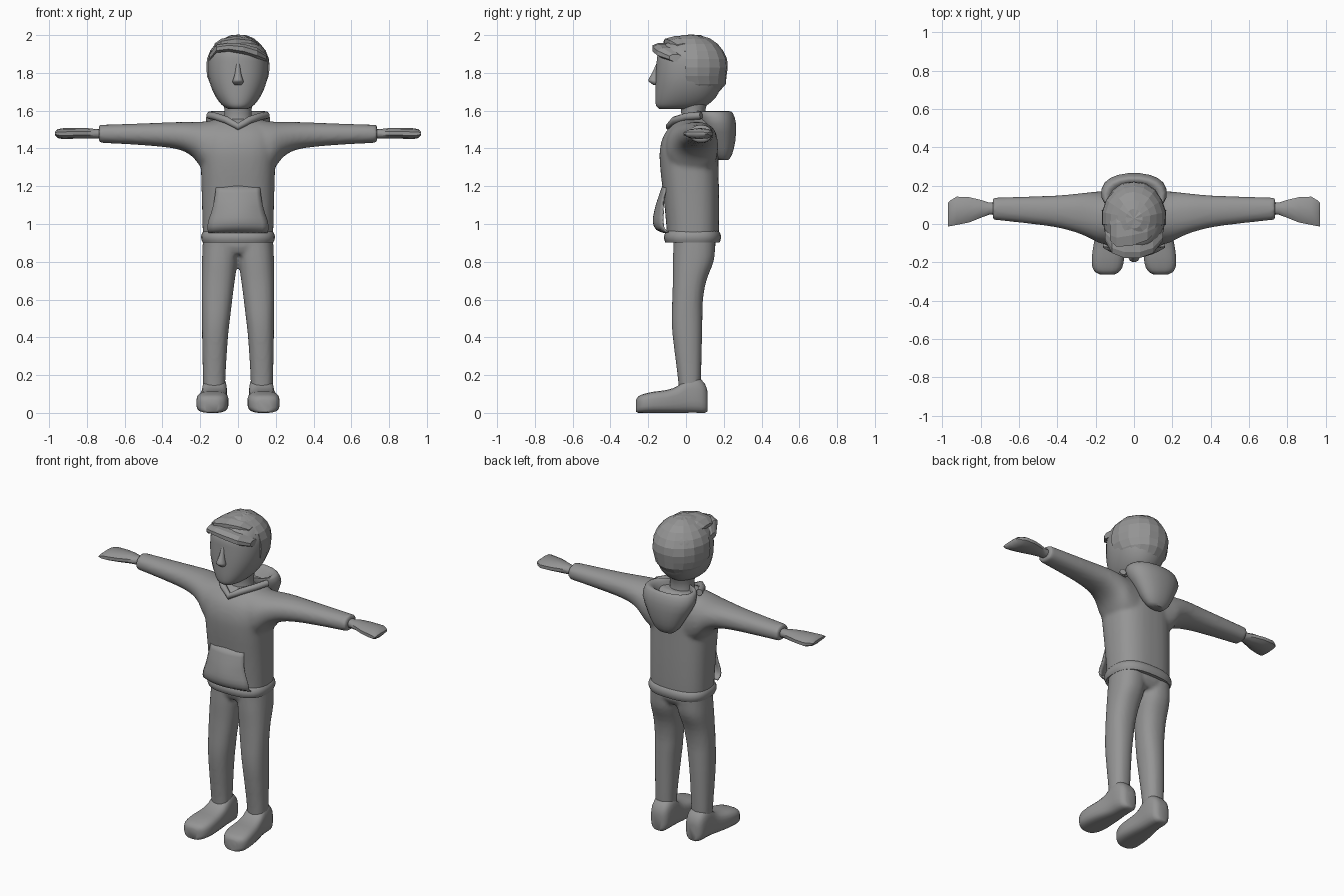
import bpy, bmesh, math, random
from mathutils import Vector

random.seed(4)
grey = bpy.data.materials.new("plain grey")
grey.diffuse_color = (0.3, 0.3, 0.3, 1)


def finish(name, bm, angle=40):
    bmesh.ops.recalc_face_normals(bm, faces=bm.faces)
    me = bpy.data.meshes.new(name)
    bm.to_mesh(me)
    bm.free()
    ob = bpy.data.objects.new(name, me)
    bpy.context.collection.objects.link(ob)
    me.materials.append(grey)
    if angle:
        bpy.ops.object.select_all(action='DESELECT')
        ob.select_set(True)
        bpy.context.view_layer.objects.active = ob
        bpy.ops.object.shade_smooth_by_angle(angle=math.radians(angle))
    return ob


def resample(rows, steps):
    # smooth interpolation between the given sections
    out = []
    for i in range(len(rows) - 1):
        p = [rows[max(0, min(len(rows) - 1, i + k))] for k in (-1, 0, 1, 2)]
        for s in range(steps):
            t = s / steps
            out.append([0.5 * (2 * b + (c - a) * t + (2 * a - 5 * b + 4 * c - d) * t * t
                               + (3 * b - a - 3 * c + d) * t ** 3) for a, b, c, d in zip(*p)])
    return out + [list(rows[-1])]


def loft(bm, axis, rows, n=24, power=2.3, steps=3, side=1):
    # row = position on the axis, then min/max on the two other axes
    order = {'x': (0, 1, 2), 'y': (1, 0, 2), 'z': (2, 0, 1)}[axis]
    loops = []
    for pos, a0, a1, b0, b1 in resample(rows, steps):
        loop = []
        for k in range(n):
            t = 2 * math.pi * (k + 0.5) / n
            c, s = math.cos(t), math.sin(t)
            v = Vector()
            v[order[0]] = pos
            v[order[1]] = (a0 + a1) / 2 + (a1 - a0) / 2 * math.copysign(abs(c) ** (2 / power), c)
            v[order[2]] = (b0 + b1) / 2 + (b1 - b0) / 2 * math.copysign(abs(s) ** (2 / power), s)
            v.x *= side
            loop.append(bm.verts.new(v))
        loops.append(loop)
    for p, q in zip(loops, loops[1:]):
        for k in range(n):
            bm.faces.new((p[k], p[(k + 1) % n], q[(k + 1) % n], q[k]))
    bm.faces.new(loops[0])
    bm.faces.new(loops[-1])


def blend(ob, voxel, rounds):
    # fuse overlapping volumes into one soft surface
    m = ob.modifiers.new("fuse", 'REMESH')
    m.mode, m.voxel_size, m.use_smooth_shade = 'VOXEL', voxel, True
    s = ob.modifiers.new("soften", 'SMOOTH')
    s.factor, s.iterations = 0.5, rounds


# sweater body and sleeves
bm = bmesh.new()
loft(bm, 'z', [(0.905, -.185, .185, -.10, .172), (1.0, -.188, .188, -.105, .175),
               (1.15, -.192, .192, -.12, .175), (1.3, -.197, .197, -.137, .172),
               (1.4, -.205, .205, -.138, .17), (1.48, -.20, .20, -.112, .165),
               (1.535, -.16, .16, -.06, .15), (1.56, -.11, .11, -.02, .13)], 32, 2.6)
for side in (1, -1):
    loft(bm, 'x', [(.10, -.115, .165, 1.22, 1.555), (.18, -.10, .17, 1.28, 1.543),
                   (.24, -.07, .165, 1.355, 1.54), (.31, -.042, .157, 1.393, 1.54),
                   (.42, -.015, .148, 1.41, 1.536), (.58, .005, .143, 1.422, 1.53),
                   (.737, .022, .138, 1.43, 1.525)], 24, 2.2, side=side)
blend(finish("sweater", bm), 0.012, 5)

# ribbed hem
bm = bmesh.new()
loft(bm, 'z', [(.902, -.188, .188, -.11, .178), (.925, -.196, .196, -.118, .186),
               (.95, -.192, .192, -.112, .182), (.965, -.18, .18, -.10, .17)], 32, 2.7, 2)
finish("hem", bm)

# front pocket, open at the sides
bm = bmesh.new()
rows = resample([(.955, -.112, .155, .02), (.972, -.155, .16, .04), (1.01, -.172, .157, .05),
                 (1.06, -.166, .14, .045), (1.12, -.15, .125, .03), (1.2, -.122, .115, .02)], 2)
grid = [[bm.verts.new((hw * u / 5, y + k * (u / 5) ** 2, z)) for u in range(-5, 6)]
        for z, y, hw, k in rows]
for p, q in zip(grid, grid[1:]):
    for k in range(10):
        bm.faces.new((p[k], p[k + 1], q[k + 1], q[k]))
pocket = finish("pocket", bm)
m = pocket.modifiers.new("thickness", 'SOLIDIFY')
m.thickness, m.offset = 0.008, 0

# trousers
bm = bmesh.new()
loft(bm, 'z', [(.84, -.15, .15, -.05, .13), (.88, -.18, .18, -.067, .155),
               (.95, -.18, .18, -.067, .158)], 32, 2.6)
for side in (1, -1):
    loft(bm, 'z', [(.09, .068, .182, -.035, .075), (.2, .066, .186, -.045, .08),
                   (.4, .053, .19, -.07, .085), (.5, .042, .191, -.076, .087),
                   (.6, .03, .192, -.073, .09), (.7, .017, .192, -.07, .108),
                   (.8, .003, .191, -.07, .146), (.88, -.005, .188, -.067, .155),
                   (.94, -.005, .185, -.067, .158)], 24, 2.3, side=side)
blend(finish("trousers", bm), 0.011, 3)

for side, label in ((1, "left"), (-1, "right")):
    # shoe
    bm = bmesh.new()
    loft(bm, 'y', [(.115, .095, .15, .01, .11), (.10, .07, .175, 0, .155), (.06, .06, .187, 0, .19),
                   (.01, .058, .19, 0, .19), (-.04, .057, .197, 0, .145), (-.10, .053, .21, 0, .122),
                   (-.17, .05, .22, 0, .113), (-.225, .06, .218, 0, .10),
                   (-.252, .08, .20, 0, .088), (-.264, .105, .175, .005, .07)], 20, 3.2, 2, side)
    finish(label + "_shoe", bm, 50)
    # mitten-shaped hand
    bm = bmesh.new()
    loft(bm, 'x', [(.70, .05, .112, 1.45, 1.505), (.755, .047, .113, 1.453, 1.503),
                   (.80, .03, .128, 1.453, 1.508), (.86, .005, .143, 1.452, 1.508),
                   (.925, -.008, .146, 1.449, 1.507), (.955, -.014, .128, 1.455, 1.502),
                   (.97, -.016, .115, 1.472, 1.488)], 10, 2.2, 1, side)
    finish(label + "_hand", bm, 45)

# neck
bm = bmesh.new()
loft(bm, 'z', [(1.5, -.085, .085, -.04, .12), (1.58, -.072, .072, -.025, .10),
               (1.66, -.08, .08, -.04, .12)], 20, 2.1)
finish("neck", bm)

# head
bm = bmesh.new()
loft(bm, 'z', [(1.608, -.05, .05, -.14, .06), (1.625, -.08, .08, -.158, .105),
               (1.66, -.11, .11, -.163, .15), (1.71, -.137, .137, -.163, .18),
               (1.77, -.155, .155, -.161, .195), (1.84, -.16, .16, -.157, .2),
               (1.9, -.15, .15, -.15, .195), (1.95, -.115, .115, -.115, .16),
               (1.98, -.06, .06, -.06, .1)], 28, 2.25)
finish("head", bm)

# nose
bm = bmesh.new()
loft(bm, 'z', [(1.735, -.018, .018, -.172, -.14), (1.752, -.03, .03, -.195, -.14),
               (1.765, -.027, .027, -.2, -.14), (1.80, -.016, .016, -.18, -.14),
               (1.85, -.01, .01, -.157, -.14)], 12, 2.0, 2)
finish("nose", bm, 60)

# hair cap, cut away over the face and nape
bm = bmesh.new()
bmesh.ops.create_uvsphere(bm, u_segments=18, v_segments=12, radius=1)
for v in bm.verts:
    f = 1 + random.uniform(-.022, .012)
    v.co = Vector((v.co.x * .166 * f, .028 + v.co.y * .192 * f, 1.828 + v.co.z * .172 * f))
    if v.co.z < 1.76:
        v.co.y += .012
bmesh.ops.delete(bm, geom=[f for f in bm.faces
                           if f.calc_center_median().z < 1.69
                           or (f.calc_center_median().y < -.03 and f.calc_center_median().z < 1.895)
                           or (f.calc_center_median().y < .02 and f.calc_center_median().z < 1.80)],
                 context='FACES')
cap = finish("hair_cap", bm, 0)
m = cap.modifiers.new("thickness", 'SOLIDIFY')
m.thickness, m.offset = 0.02, -0.5

# swept fringe and top lock
for name, rows in (("fringe", [(-.15, -.09, -.03, 1.865, 1.90), (-.115, -.155, -.05, 1.905, 1.95),
                               (-.05, -.182, -.06, 1.912, 1.96), (.03, -.182, -.06, 1.897, 1.955),
                               (.10, -.155, -.05, 1.875, 1.935), (.15, -.09, -.02, 1.86, 1.90)]),
                   ("top_lock", [(-.125, -.09, .02, 1.935, 1.955), (-.09, -.125, .06, 1.93, 1.982),
                                 (-.01, -.12, .09, 1.94, 1.997), (.07, -.09, .08, 1.94, 1.985),
                                 (.11, -.05, .05, 1.935, 1.955)])):
    bm = bmesh.new()
    loft(bm, 'x', rows, 8, 2.2, 1)
    finish(name, bm, 0)

# hood hanging at the back, hollow on top
bm = bmesh.new()
loft(bm, 'z', [(1.338, -.05, .05, .17, .225), (1.37, -.085, .085, .145, .245),
               (1.44, -.125, .125, .11, .262), (1.53, -.17, .17, .07, .266),
               (1.585, -.165, .165, .05, .25), (1.597, -.145, .145, .05, .232),
               (1.58, -.12, .12, .05, .21), (1.54, -.10, .10, .05, .18)], 20, 2.2, 2)
finish("hood", bm, 50)

# collar running from the hood down to a V in front
cu = bpy.data.curves.new("collar", 'CURVE')
cu.dimensions, cu.bevel_depth, cu.bevel_resolution, cu.resolution_u = '3D', .02, 2, 6
half = [(0, -.088, 1.515), (.06, -.06, 1.55), (.115, .0, 1.568), (.15, .08, 1.575)]
pts = [(-x, y, z) for x, y, z in half[:0:-1]] + half
sp = cu.splines.new('POLY')
sp.points.add(len(pts) - 1)
for p, c in zip(sp.points, pts):
    p.co = (*c, 1)
cu.use_fill_caps = True
collar = bpy.data.objects.new("collar", cu)
bpy.context.collection.objects.link(collar)
cu.materials.append(grey)
